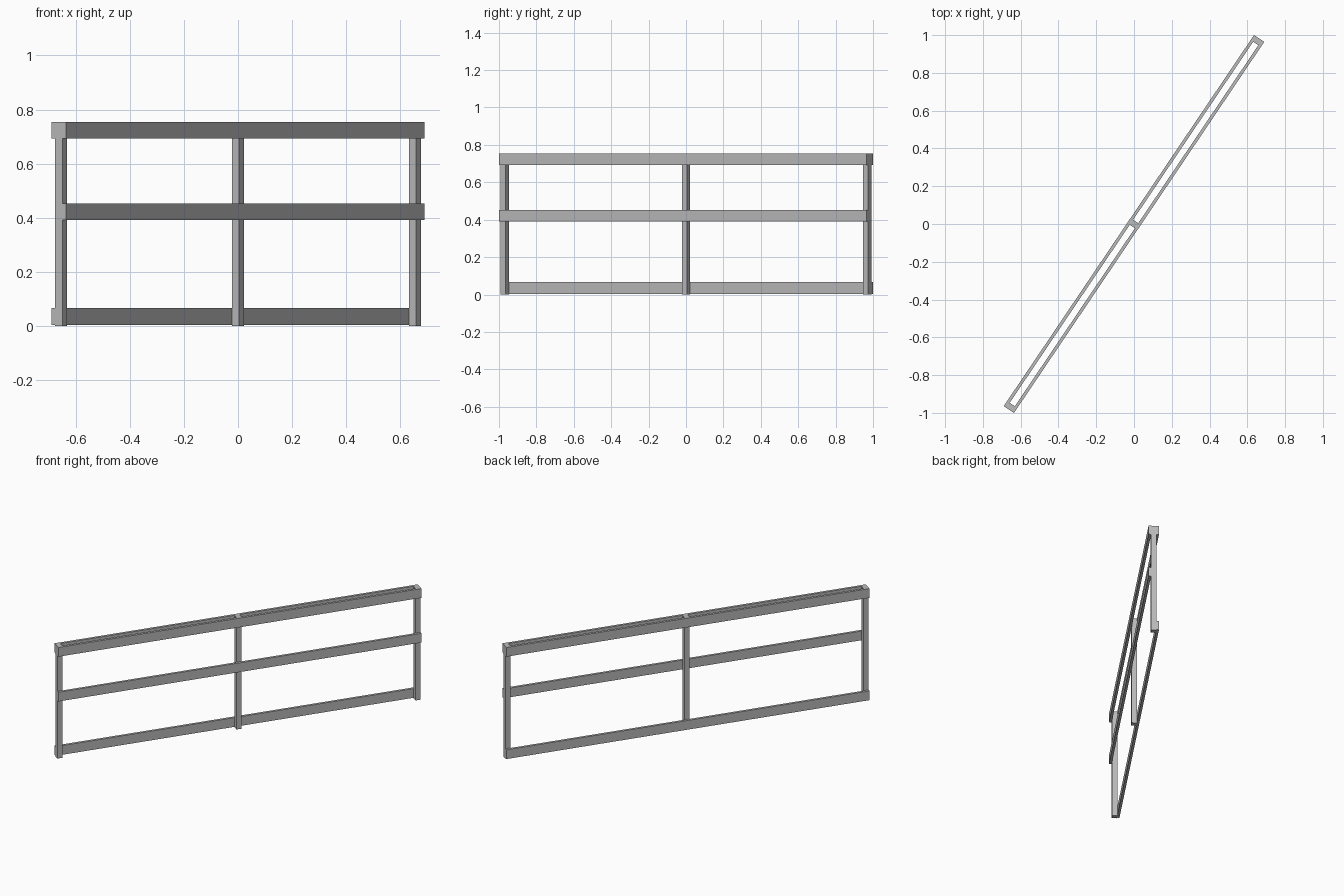
import bpy
from math import radians
from mathutils import Matrix, Vector

cube = bpy.data.objects.get("Cube")
if cube:
    bpy.data.objects.remove(cube, do_unlink=True)

LENGTH, POST, PLANK = 2.37, 0.0325, 0.0165
HEIGHT, RAIL_H = 0.754, 0.062
SIDE = (POST + PLANK) / 2
TURN = Matrix.Rotation(radians(56), 4, "Z")

grey = bpy.data.materials.new("weathered grey")
grey.use_nodes = True
colour = (0.5, 0.5, 0.5, 1)
grey.diffuse_color = colour
grey.node_tree.nodes["Principled BSDF"].inputs["Base Color"].default_value = colour


def beam(name, size, centre):
    """Box sized and placed along the fence line, then turned with it."""
    bpy.ops.mesh.primitive_cube_add(size=1)
    ob = bpy.context.object
    ob.name = name
    ob.data.transform(TURN @ Matrix.Translation(Vector(centre)) @ Matrix.Diagonal((*size, 1)))
    ob.data.materials.append(grey)


# Upright posts, flush with the rail ends
end = (LENGTH - POST) / 2
for name, along in (("left_post", end), ("middle_post", 0), ("right_post", -end)):
    beam(name, (POST, POST, HEIGHT), (along, 0, HEIGHT / 2))

# Rails: a pair at the top, one on the front at mid height, one on the back at the foot
for name, side, low in (
    ("front_top_rail", -SIDE, HEIGHT - RAIL_H),
    ("back_top_rail", SIDE, HEIGHT - RAIL_H),
    ("front_middle_rail", -SIDE, 0.391),
    ("back_bottom_rail", SIDE, 0.004),
):
    beam(name, (LENGTH, PLANK, RAIL_H), (0, side, low + RAIL_H / 2))
